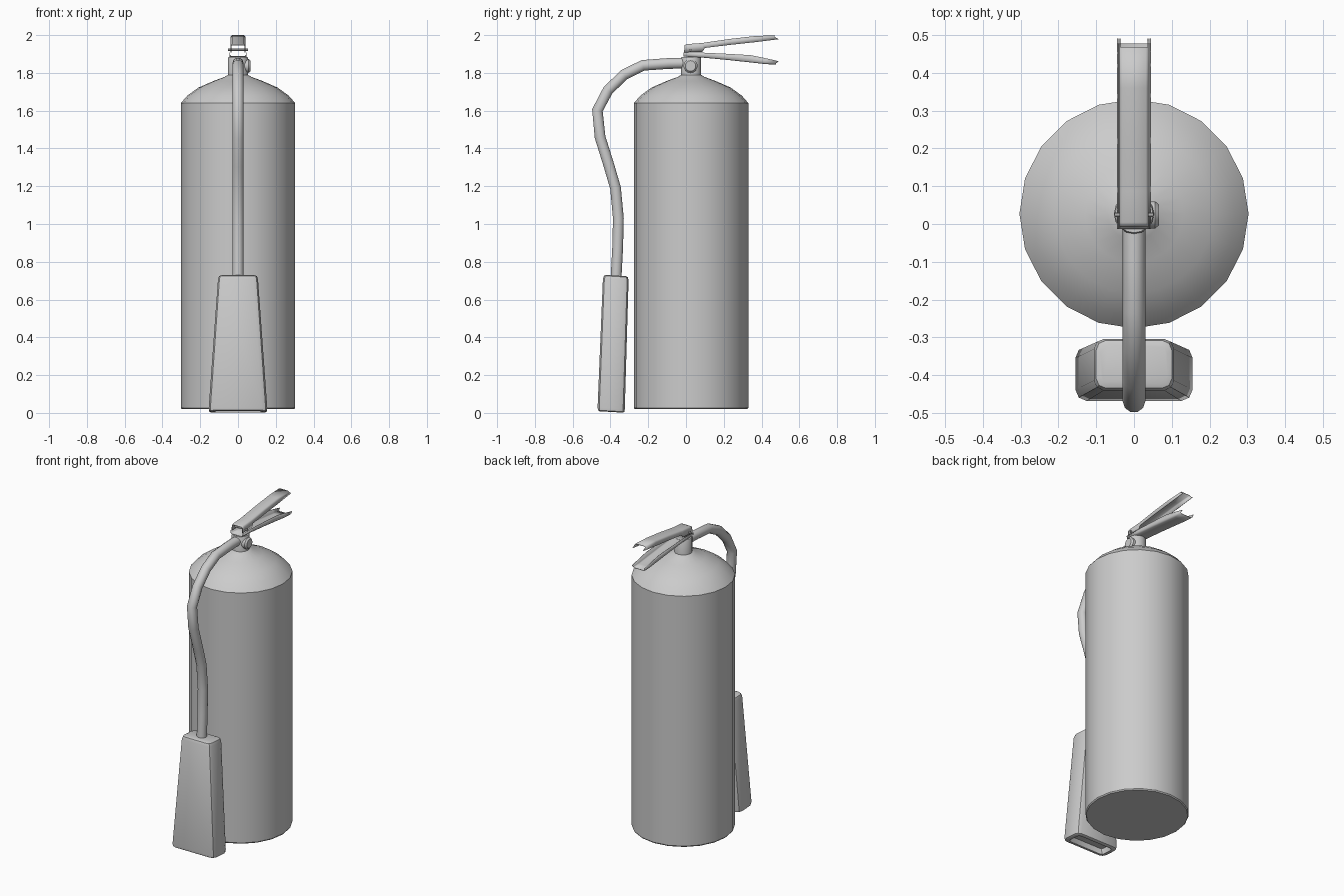
import bpy, bmesh, math
from mathutils import Matrix

if "Cube" in bpy.data.objects:
    bpy.data.objects.remove(bpy.data.objects["Cube"])

CY = 0.027  # y of the tank axis


def finish(name, bm, angle=35):
    bmesh.ops.recalc_face_normals(bm, faces=bm.faces)
    me = bpy.data.meshes.new(name)
    bm.to_mesh(me)
    bm.free()
    ob = bpy.data.objects.new(name, me)
    bpy.context.collection.objects.link(ob)
    bpy.ops.object.select_all(action='DESELECT')
    ob.select_set(True)
    bpy.context.view_layer.objects.active = ob
    bpy.ops.object.shade_smooth_by_angle(angle=math.radians(angle))
    return ob


def skin(name, rings, angle=35):
    """Bridge a list of equal closed rings and cap both ends."""
    bm = bmesh.new()
    loops = [[bm.verts.new(p) for p in ring] for ring in rings]
    n = len(loops[0])
    for a, b in zip(loops, loops[1:]):
        for i in range(n):
            j = (i + 1) % n
            bm.faces.new((a[i], a[j], b[j], b[i]))
    bm.faces.new(loops[0])
    bm.faces.new(loops[-1])
    return finish(name, bm, angle)


def circle(r, z, n):
    return [(r * math.cos(math.tau * i / n), r * math.sin(math.tau * i / n), z)
            for i in range(n)]


def lathe(name, profile, n, matrix):
    ob = skin(name, [circle(r, z, n) for r, z in profile])
    ob.data.transform(matrix)
    return ob


# Tank with domed shoulder, and the valve neck on top
lathe("tank", [(0.298, 0.02), (0.303, 0.027), (0.303, 1.64), (0.268, 1.68),
               (0.21, 1.722), (0.13, 1.757), (0.07, 1.779), (0.053, 1.79)],
      20, Matrix.Translation((0, CY, 0)))
lathe("valve_neck", [(0.053, 1.77), (0.053, 1.88), (0.05, 1.885)],
      16, Matrix.Translation((0, CY, 0)))

# Pressure gauge on the right and lever pin, both along x
along_x = Matrix.Rotation(math.pi / 2, 4, 'Y')
lathe("pressure_gauge", [(0.037, 0.03), (0.037, 0.056), (0.028, 0.066)], 14,
      Matrix.Translation((0, 0.024, 1.837)) @ along_x)
lathe("lever_pin", [(0.006, -0.052), (0.006, 0.052)], 8,
      Matrix.Translation((0, 0.024, 1.922)) @ along_x)


# Levers: folded channels, stations are (web y, web z, flange y, flange z)
def channel(name, half, stations):
    bm = bmesh.new()
    rows = []
    for wy, wz, fy, fz in stations:
        s = 0.006 if fz > wz else -0.006
        pts = [(-half, fy, fz), (-half, wy, wz + s), (-half + 0.006, wy, wz),
               (half - 0.006, wy, wz), (half, wy, wz + s), (half, fy, fz)]
        rows.append([bm.verts.new(p) for p in pts])
    for a, b in zip(rows, rows[1:]):
        for i in range(5):
            bm.faces.new((a[i], a[i + 1], b[i + 1], b[i]))
    ob = finish(name, bm, 50)
    mod = ob.modifiers.new("sheet", 'SOLIDIFY')
    mod.thickness = 0.003
    mod.offset = 0


channel("upper_lever", 0.037, [
    (-0.008, 1.945, -0.01, 1.909), (0.005, 1.951, 0.005, 1.909),
    (0.088, 1.957, 0.088, 1.912), (0.1, 1.959, 0.1, 1.932),
    (0.23, 1.978, 0.23, 1.948), (0.36, 1.993, 0.36, 1.962),
    (0.468, 1.998, 0.49, 1.978)])
channel("lower_lever", 0.043, [
    (-0.013, 1.888, -0.013, 1.908), (0.09, 1.882, 0.09, 1.907),
    (0.22, 1.87, 0.22, 1.901), (0.34, 1.857, 0.34, 1.894),
    (0.42, 1.848, 0.42, 1.878), (0.477, 1.845, 0.49, 1.862)])

# Discharge hose
path = [(0.0, 1.852), (-0.09, 1.85), (-0.228, 1.84), (-0.328, 1.79),
        (-0.413, 1.708), (-0.469, 1.602), (-0.455, 1.46), (-0.408, 1.31),
        (-0.373, 1.19), (-0.358, 1.03), (-0.362, 0.87), (-0.371, 0.70)]
curve = bpy.data.curves.new("hose", 'CURVE')
curve.dimensions = '3D'
curve.bevel_depth = 0.03
curve.bevel_resolution = 3
curve.use_fill_caps = True
spline = curve.splines.new('POLY')
spline.points.add(len(path) - 1)
for p, (y, z) in zip(spline.points, path):
    p.co = (0, y, z, 1)
spline.use_smooth = True
bpy.context.collection.objects.link(bpy.data.objects.new("hose", curve))


# Flared discharge horn with rounded corners and a hollow mouth
def horn_ring(z, yc, hx, hy, c):
    quad = [(hx, hy - c), (hx - 0.3 * c, hy - 0.3 * c), (hx - c, hy)]
    pts = quad + [(-x, y) for x, y in reversed(quad)]
    pts += [(-x, -y) for x, y in pts]
    return [(x, yc + y, z - 0.06 * y) for x, y in pts]


skin("discharge_horn", [horn_ring(*r) for r in [
    (0.727, -0.371, 0.088, 0.052, 0.022),
    (0.722, -0.371, 0.1, 0.063, 0.025),
    (0.705, -0.372, 0.106, 0.068, 0.026),
    (0.025, -0.396, 0.155, 0.072, 0.03),
    (0.01, -0.396, 0.153, 0.070, 0.03),
    (0.005, -0.396, 0.145, 0.062, 0.026),
    (0.006, -0.396, 0.128, 0.048, 0.02),
    (0.04, -0.396, 0.122, 0.043, 0.018)]], 40)
